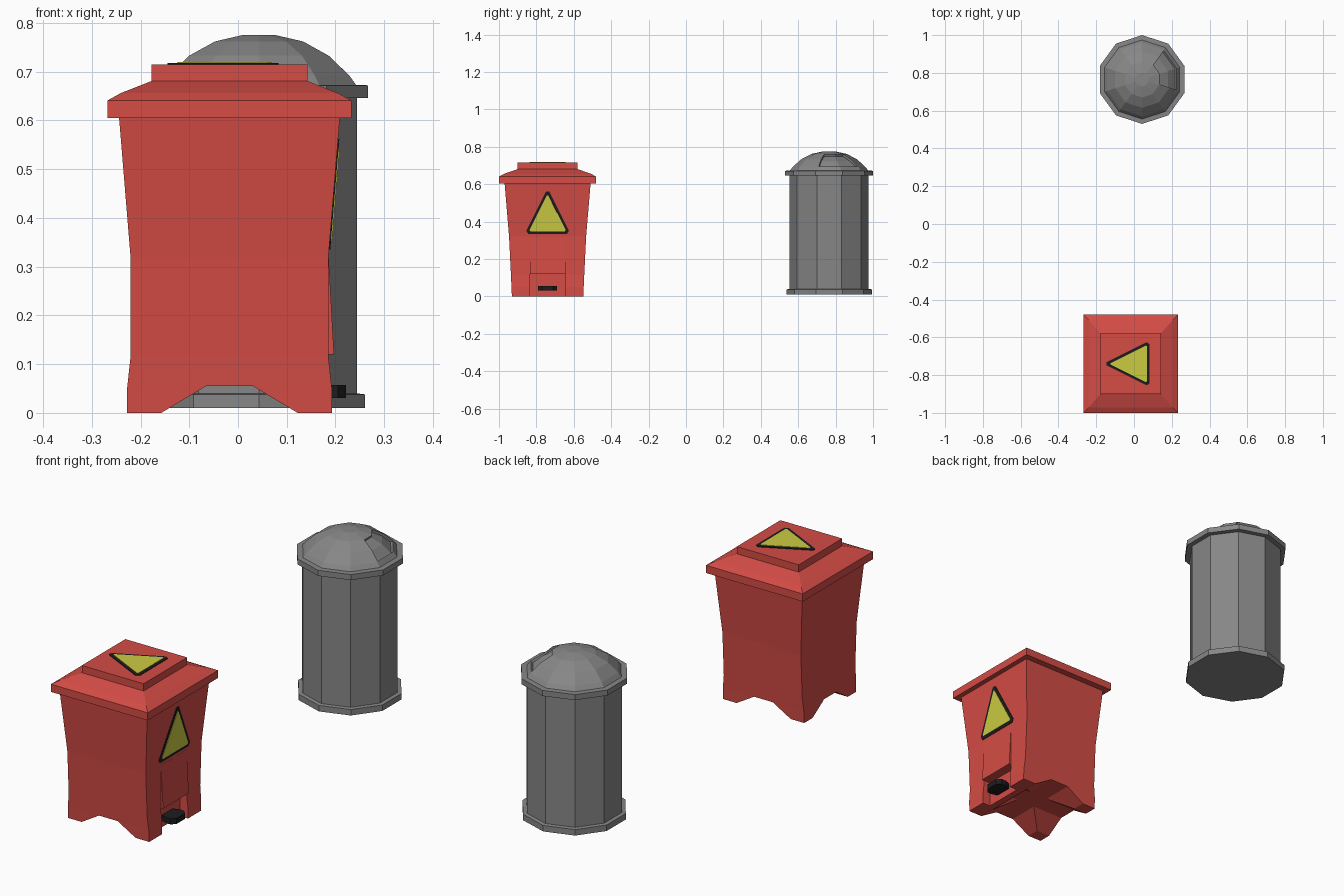
import bpy, bmesh, math
from mathutils import Vector

if "Cube" in bpy.data.objects:
    bpy.data.objects.remove(bpy.data.objects["Cube"])

def material(name, col):
    m = bpy.data.materials.new(name)
    m.diffuse_color = (*col, 1)
    m.use_nodes = True
    m.node_tree.nodes["Principled BSDF"].inputs["Base Color"].default_value = m.diffuse_color
    return m

RED = material("red plastic", (0.66, 0.072, 0.06))
GREY = material("grey metal", (0.24, 0.24, 0.24))
YELLOW = material("warning yellow", (0.60, 0.60, 0.055))
BLACK = material("black", (0.012, 0.012, 0.014))

def loft(name, rings, mat):
    """Skin a stack of equal-length point rings into a closed solid."""
    bm = bmesh.new()
    vr = [[bm.verts.new(p) for p in r] for r in rings]
    n = len(vr[0])
    bm.faces.new(vr[0])
    bm.faces.new(vr[-1])
    for a, b in zip(vr, vr[1:]):
        for i in range(n):
            j = (i + 1) % n
            bm.faces.new((a[i], a[j], b[j], b[i]))
    bmesh.ops.recalc_face_normals(bm, faces=bm.faces)
    me = bpy.data.meshes.new(name)
    bm.to_mesh(me)
    bm.free()
    me.materials.append(mat)
    ob = bpy.data.objects.new(name, me)
    bpy.context.collection.objects.link(ob)
    return ob

def prism(name, pts, shift, mat):
    pts = [Vector(p) for p in pts]
    return loft(name, [pts, [p + Vector(shift) for p in pts]], mat)

def cut(ob, cutter):
    mod = ob.modifiers.new("cut", 'BOOLEAN')
    mod.operation, mod.solver, mod.object = 'DIFFERENCE', 'EXACT', cutter
    bpy.context.view_layer.objects.active = ob
    bpy.ops.object.modifier_apply(modifier=mod.name)
    bpy.data.objects.remove(cutter)

# ---------- red square bin ----------
CX, CY = -0.0175, -0.74

def square(hx, hy, z):
    return [(CX + sx * hx, CY + sy * hy, z) for sx, sy in ((-1, -1), (1, -1), (1, 1), (-1, 1))]

body = loft("bin_body", [square(*r) for r in (
    (0.21, 0.191, 0), (0.21, 0.193, 0.05), (0.203, 0.196, 0.115),
    (0.203, 0.206, 0.32), (0.2265, 0.23, 0.606))], RED)

# arched openings between the feet, and the pedal niche on the right
ARCH = ((-0.14, 0), (-0.16, -0.012), (0.16, -0.012), (0.14, 0), (0.048, 0.055), (-0.048, 0.055))
cut(body, prism("arch_cutter_y", [(CX + u, CY - 0.4, z) for u, z in ARCH], (0, 0.8, 0), RED))
cut(body, prism("arch_cutter_x", [(CX - 0.4, CY + u * 0.93, z) for u, z in ARCH],
                (0.4 + 0.13, 0, 0), RED))
cut(body, prism("niche_cutter", [(0.152, CY + u, z) for u, z in
                ((-0.095, -0.02), (0.095, -0.02), (0.095, 0.12), (-0.095, 0.12))],
                (0.2, 0, 0), RED))

# slim flare above the niche
prism("niche_hood", [(x, CY - 0.095, z) for x, z in
      ((0.165, 0.12), (0.197, 0.12), (0.186, 0.32), (0.165, 0.32))], (0, 0.19, 0), RED)

# lid with sloped shoulder and raised block
loft("bin_lid", [square(*r) for r in (
    (0.25, 0.26, 0.605), (0.25, 0.26, 0.641), (0.223, 0.232, 0.656), (0.162, 0.163, 0.68),
    (0.16, 0.161, 0.681), (0.16, 0.161, 0.715))], RED)

# foot pedal with clipped outer corners
prism("foot_pedal", [(x, CY + u, 0.031) for x, u in
      ((0.14, -0.035), (0.18, -0.05), (0.205, -0.05), (0.222, -0.03),
       (0.222, 0.03), (0.205, 0.05), (0.18, 0.05), (0.14, 0.035))], (0, 0, 0.026), BLACK)

# warning triangles: clipped-corner plates, black below and yellow on top
def triangle(hw, lo, hi, clip):
    c = [Vector((-hw, lo)), Vector((hw, lo)), Vector((0, hi))]
    out = []
    for i in range(3):
        for k in (i - 1, (i + 1) % 3):
            out.append(c[i] + (c[k] - c[i]).normalized() * clip)
    return out

def sign(name, origin, u, v):
    u, v = Vector(u).normalized(), Vector(v).normalized()
    n = u.cross(v)
    for part, args, h, mat in (("border", (0.122, 0, 0.244, 0.018), 0.0025, BLACK),
                               ("panel", (0.1, 0.014, 0.214, 0.008), 0.0045, YELLOW)):
        prism(f"{name}_{part}", [Vector(origin) + u * p.x + v * p.y - n * 0.002
              for p in triangle(*args)], n * (h + 0.002), mat)

sign("side_sign", (0.1867, CY, 0.335), (0, 1, 0), (0.0235, 0, 0.286))
sign("top_sign", (0.083, CY, 0.715), (0, 1, 0), (-1, 0, 0))

# ---------- grey ten-sided can ----------
GX, GY, N = 0.043, 0.765, 10

def ring(r, z):
    return [(GX + r * math.cos(math.radians(18 + 36 * i)),
             GY + r * math.sin(math.radians(18 + 36 * i)), z) for i in range(N)]

def lathe(name, prof):
    return loft(name, [ring(*p) for p in prof], GREY)

lathe("can_body", ((0.229, 0.01), (0.229, 0.038), (0.211, 0.04), (0.211, 0.65)))
lathe("can_rim", ((0.235, 0.646), (0.235, 0.672), (0.21, 0.673)))
dome = lathe("can_dome", ((0.21, 0.665), (0.21, 0.672), (0.195, 0.692), (0.15, 0.733),
                          (0.095, 0.762), (0.036, 0.775)))

# sunken hatch over two facets of the dome
bm = bmesh.new()
bm.from_mesh(dome.data)
hatch = []
for f in bm.faces:
    c = f.calc_center_median()
    a = math.degrees(math.atan2(c.y - GY, c.x - GX))
    if 0.70 < c.z < 0.76 and -5 < a < 41:
        hatch.append(f)
bmesh.ops.inset_region(bm, faces=hatch, thickness=0.004, use_even_offset=True)
bmesh.ops.inset_region(bm, faces=hatch, thickness=0.001, depth=-0.012, use_even_offset=True)
bm.to_mesh(dome.data)
bm.free()
